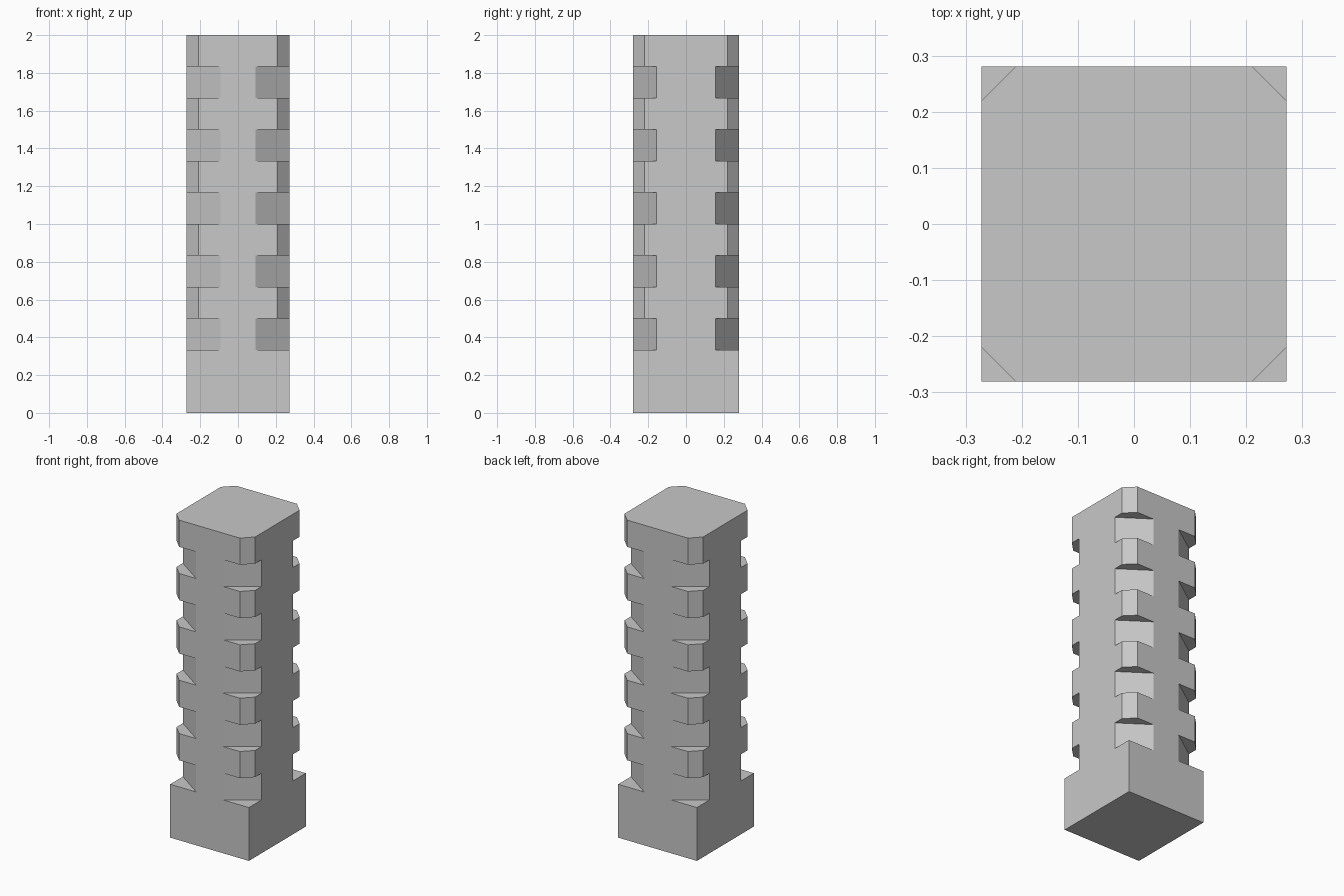
import bpy
import bmesh

default = bpy.data.objects.get("Cube")
if default:
    bpy.data.objects.remove(default, do_unlink=True)

HALF_X, HALF_Y = 0.272, 0.281
STEP = 2 / 12                  # height of one band
NOTCH = (0.18, 0.125)          # deep corner cut, along x and y
CHAMFER = (0.062, 0.062)       # shallow corner cut

# Cut size up one corner: square plinth, then notches and chamfers in turn
path = [(0, (0, 0)), (2 * STEP, (0, 0))]
for band in range(2, 12):
    cut = CHAMFER if band % 2 else NOTCH
    path += [(band * STEP, cut), ((band + 1) * STEP, cut)]

mat = bpy.data.materials.new("light grey stone")
mat.use_nodes = True
grey = (0.58, 0.58, 0.58, 1)
mat.diffuse_color = grey
bsdf = next(n for n in mat.node_tree.nodes if n.type == 'BSDF_PRINCIPLED')
bsdf.inputs["Base Color"].default_value = grey

bm = bmesh.new()


def corner(sx, sy):
    """Cut faces of one corner; returns its edges on the y wall and the x wall."""
    on_y, on_x = [], []
    for z, (dx, dy) in path:
        a = bm.verts.new((sx * (HALF_X - dx), sy * HALF_Y, z))
        b = bm.verts.new((sx * HALF_X, sy * (HALF_Y - dy), z)) if dx else a
        on_y.append(a)
        on_x.append(b)
    for i in range(1, len(path) - 1):
        ring = [on_y[i], on_y[i + 1], on_x[i + 1], on_x[i]]
        bm.faces.new(list(dict.fromkeys(ring)))
    return on_y, on_x


# Corners in order around the pillar
corners = {(sx, sy): corner(sx, sy) for sx in (-1, 1) for sy in (-1, 1)}

# Stepped walls between the corners
for s in (-1, 1):
    bm.faces.new(corners[-1, s][0] + corners[1, s][0][::-1])
    bm.faces.new(corners[s, -1][1] + corners[s, 1][1][::-1])

# Bottom and top caps
order = [(-1, -1), (1, -1), (1, 1), (-1, 1)]
bm.faces.new([corners[c][0][0] for c in order])
top = []
for c in order:
    on_y, on_x = corners[c]
    pair = [on_x[-1], on_y[-1]]
    top += pair if c[0] == c[1] else pair[::-1]
bm.faces.new(top)

bmesh.ops.recalc_face_normals(bm, faces=bm.faces)
mesh = bpy.data.meshes.new("notched_pillar")
bm.to_mesh(mesh)
bm.free()
mesh.materials.append(mat)
pillar = bpy.data.objects.new("notched_pillar", mesh)
bpy.context.collection.objects.link(pillar)
